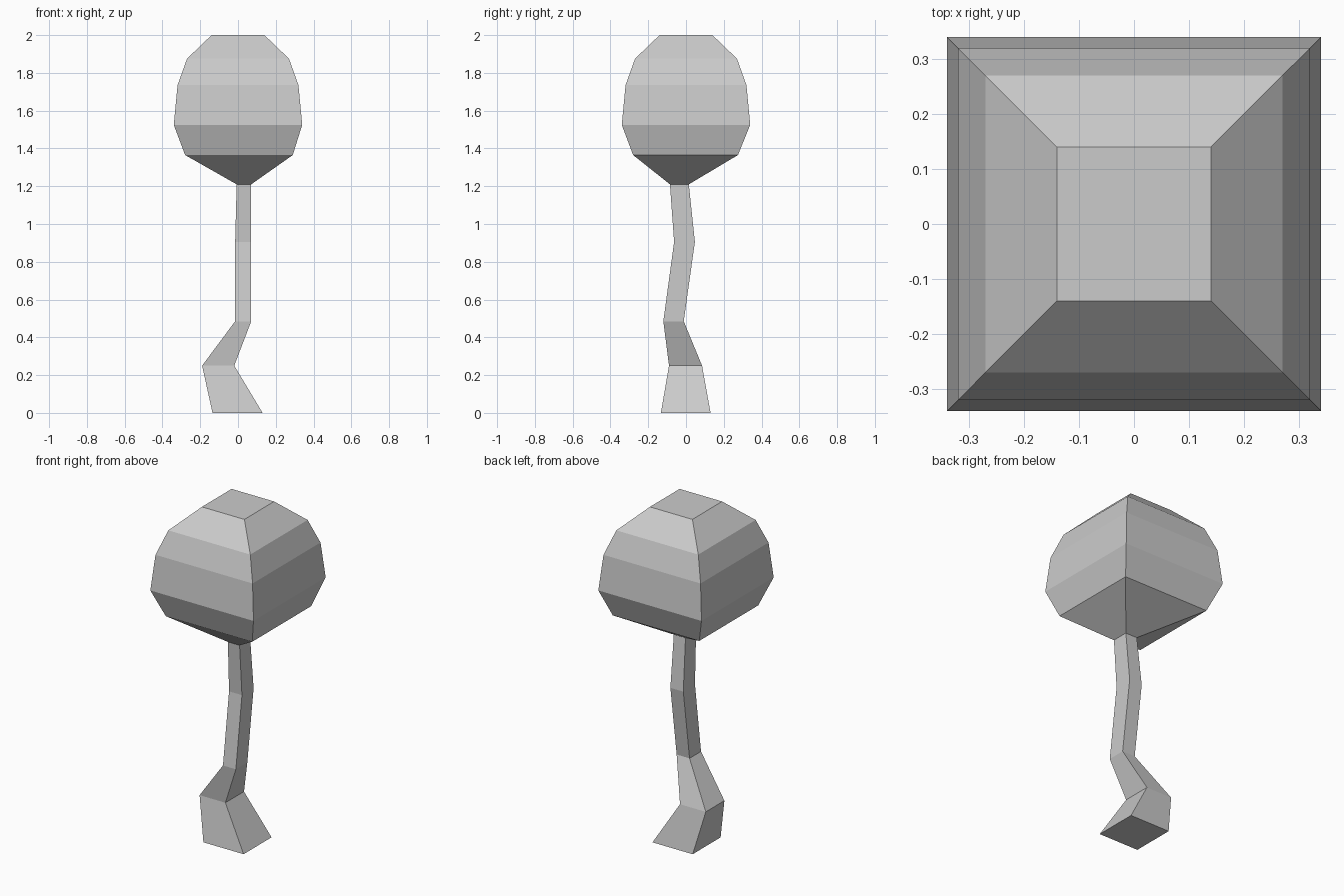
import bpy, bmesh

if "Cube" in bpy.data.objects:
    bpy.data.objects.remove(bpy.data.objects["Cube"])


def loft(name, rings, cap_bottom=False, cap_top=False):
    """Join four-sided sections (z, x min, x max, y min, y max) into one part."""
    bm = bmesh.new()
    loops = [[bm.verts.new((x, y, z)) for x, y in ((x0, y0), (x1, y0), (x1, y1), (x0, y1))]
             for z, x0, x1, y0, y1 in rings]
    for low, high in zip(loops, loops[1:]):
        for i in range(4):
            j = (i + 1) % 4
            bm.faces.new((low[i], low[j], high[j], high[i]))
    if cap_bottom:
        bm.faces.new(loops[0][::-1])
    if cap_top:
        bm.faces.new(loops[-1])
    mesh = bpy.data.meshes.new(name)
    bm.to_mesh(mesh)
    bm.free()
    obj = bpy.data.objects.new(name, mesh)
    bpy.context.collection.objects.link(obj)
    return obj


# Section where the trunk runs into the crown
joint = (1.21, -0.007, 0.07, -0.085, 0.015)

# Crooked tapering trunk
loft("trunk", [
    (0.0, -0.135, 0.13, -0.133, 0.13),
    (0.25, -0.19, -0.02, -0.09, 0.085),
    (0.485, -0.015, 0.07, -0.12, -0.012),
    (0.905, -0.015, 0.07, -0.063, 0.047),
    joint,
], cap_bottom=True)

# Faceted crown: symmetric squares above a slightly skewed underside
square = [(1.525, 0.34), (1.735, 0.32), (1.875, 0.27), (2.0, 0.14)]
loft("crown", [joint, (1.365, -0.28, 0.29, -0.28, 0.275)]
     + [(z, -r, r, -r, r) for z, r in square], cap_top=True)
